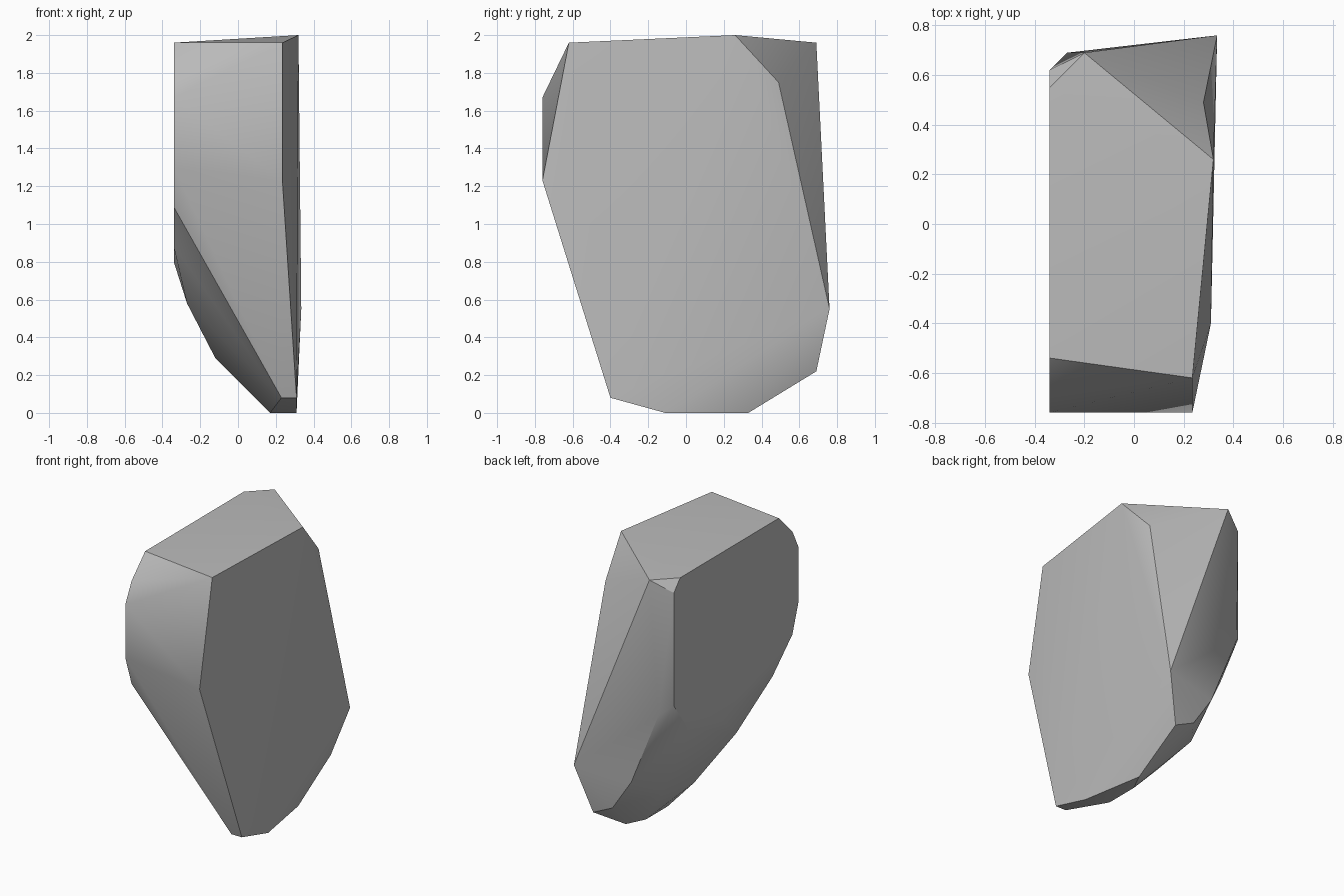
import bpy
import bmesh
from math import radians

cube = bpy.data.objects.get("Cube")
if cube:
    bpy.data.objects.remove(cube)

# Stone colour
stone = bpy.data.materials.new("stone_grey")
stone.use_nodes = True
grey = (0.5, 0.5, 0.5, 1)
stone.diffuse_color = grey
stone.node_tree.nodes["Principled BSDF"].inputs["Base Color"].default_value = grey

# Corners of the boulder, grouped by side
left_wall = [(y, z) for y, z in (
    (-.54, 1.96), (-.69, 1.81), (-.76, 1.67), (-.76, 1.3), (-.69, 1.09),
    (-.47, .88), (.1, .8), (.46, .87), (.62, 1.09), (.62, 1.88), (.55, 1.96))]
right_wall = [
    (.235, -.62, 1.96), (.235, -.76, 1.23), (.31, -.4, .08), (.31, -.11, 0),
    (.235, .33, 0), (.235, .69, .22), (.335, .76, .55), (.28, .49, 1.75), (.32, .26, 2)]
back = [(-.2, .69, 1.96), (-.27, .69, 1.03), (-.06, .69, .51), (.086, .69, .29)]
underside = [
    (.23, -.4, .08), (.17, -.04, 0), (.17, .2, 0),
    (-.12, .08, .29), (-.12, .42, .35), (-.27, -.17, .58)]
corners = [(-.34, y, z) for y, z in left_wall] + right_wall + back + underside

# Wrap the corners in a faceted shell and merge the flat facets
bm = bmesh.new()
for corner in corners:
    bm.verts.new(corner)
bmesh.ops.convex_hull(bm, input=bm.verts[:])
bmesh.ops.delete(bm, geom=[v for v in bm.verts if not v.link_faces], context='VERTS')
bmesh.ops.dissolve_limit(bm, angle_limit=radians(1), verts=bm.verts[:], edges=bm.edges[:])
bmesh.ops.recalc_face_normals(bm, faces=bm.faces[:])

mesh = bpy.data.meshes.new("boulder")
bm.to_mesh(mesh)
bm.free()
mesh.materials.append(stone)
boulder = bpy.data.objects.new("boulder", mesh)
bpy.context.collection.objects.link(boulder)

# Soft facets with crisp main edges
bpy.ops.object.select_all(action='DESELECT')
boulder.select_set(True)
bpy.context.view_layer.objects.active = boulder
bpy.ops.object.shade_smooth_by_angle(angle=radians(30))
